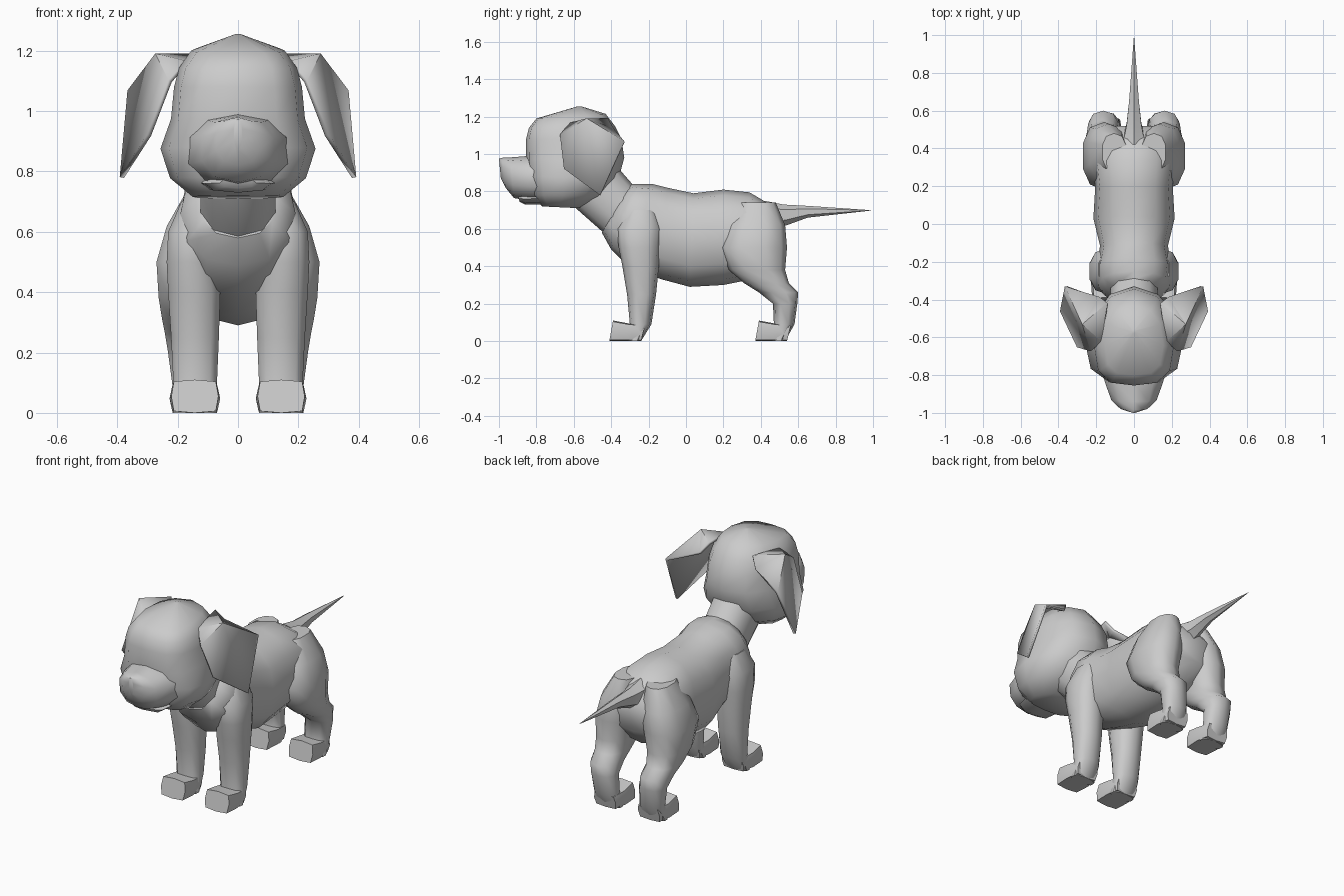
import bpy, bmesh, math
from mathutils import Vector


def finish(name, bm, angle=50):
    bmesh.ops.recalc_face_normals(bm, faces=bm.faces)
    mesh = bpy.data.meshes.new(name)
    bm.to_mesh(mesh)
    bm.free()
    ob = bpy.data.objects.new(name, mesh)
    bpy.context.collection.objects.link(ob)
    bpy.ops.object.select_all(action='DESELECT')
    ob.select_set(True)
    bpy.context.view_layer.objects.active = ob
    bpy.ops.object.shade_smooth_by_angle(angle=math.radians(angle))
    return ob


def power(v, p):
    return math.copysign(abs(v) ** (2 / p), v) if abs(v) > 1e-6 else 0.0


def loft(name, rings, n=10, p=2.3, x=0.0, bias=0.0, angle=50):
    """Each ring: (y, z) of two opposite side-view points, then half width."""
    bm = bmesh.new()
    loops = []
    for ya, za, yb, zb, w in rings:
        a, b = Vector((0, ya, za)), Vector((0, yb, zb))
        mid, half = (a + b) / 2, (a - b) / 2
        loop = []
        for i in range(n):
            t = 2 * math.pi * i / n
            c, s = power(math.cos(t), p), power(math.sin(t), p)
            co = mid + half * (c + bias * s * s) + Vector((x + w * s, 0, 0))
            loop.append(bm.verts.new(co))
        loops.append(loop)
    for l0, l1 in zip(loops, loops[1:]):
        for i in range(n):
            j = (i + 1) % n
            bm.faces.new((l0[i], l0[j], l1[j], l1[i]))
    bm.faces.new(loops[0])
    bm.faces.new(loops[-1])
    return finish(name, bm, angle)


# Torso, chest to rump
loft("body", [
    (-.29, .84, -.45, .58, .13),
    (-.25, .84, -.40, .49, .19),
    (-.18, .84, -.30, .39, .20),
    (-.10, .82, -.13, .33, .18),
    (.04, .79, .02, .29, .215),
    (.20, .81, .20, .30, .205),
    (.34, .795, .30, .32, .22),
    (.45, .73, .42, .37, .20),
    (.52, .64, .50, .47, .14)], n=12)

# Neck, running up into the head
loft("neck", [
    (-.27, .82, -.43, .57, .13),
    (-.34, .90, -.60, .72, .13),
    (-.42, 1.0, -.65, .82, .13)])

# Head: horizontal sections from jaw to crown, wide at the cheeks
loft("head", [
    (-.77, .72, -.56, .71, .15),
    (-.82, .78, -.44, .775, .225),
    (-.84, .88, -.36, .87, .257),
    (-.855, .97, -.33, .98, .222),
    (-.855, 1.08, -.345, 1.08, .212),
    (-.84, 1.14, -.38, 1.15, .195),
    (-.80, 1.19, -.43, 1.215, .155),
    (-.58, 1.255, -.56, 1.255, .01)], n=12, p=2.5, bias=.15)

# Muzzle and lower jaw
loft("muzzle", [
    (-.70, 1.0, -.70, .74, .20),
    (-.84, .99, -.84, .75, .16),
    (-.94, .982, -.92, .765, .125),
    (-.985, .98, -.965, .82, .075),
    (-1.0, .975, -.99, .87, .015)], n=10)
loft("lower_jaw", [
    (-.70, .80, -.70, .73, .14),
    (-.86, .79, -.86, .73, .11),
    (-.90, .78, -.89, .745, .06)], n=8)

# Tail
loft("tail", [
    (.42, .75, .48, .60, .065),
    (.52, .73, .54, .62, .045),
    (.65, .723, .65, .66, .03),
    (.99, .70, .99, .698, .001)], n=6, p=2)

FRONT_LEG = [  # z, y front, y back, x inner, x outer
    (.70, -.32, -.16, .08, .19), (.60, -.37, -.13, .06, .235),
    (.50, -.36, -.14, .065, .24), (.40, -.34, -.145, .055, .235),
    (.25, -.315, -.16, .06, .225), (.09, -.30, -.185, .067, .217),
    (.0, -.31, -.24, .067, .217)]
BACK_LEG = [
    (.74, .28, .48, .04, .17), (.62, .22, .53, .03, .24),
    (.50, .18, .54, .04, .275), (.38, .23, .53, .065, .267),
    (.31, .31, .55, .08, .255), (.26, .39, .60, .08, .245),
    (.20, .465, .595, .08, .235), (.09, .47, .58, .075, .22),
    (.0, .46, .53, .07, .22)]


def leg(name, sections, s):
    """Leg loft whose sections each have their own sideways centre."""
    cx = .145
    ob = loft(name, [(yf, z, yb, z, (xo - xi) / 2)
                     for z, yf, yb, xi, xo in sections], n=10, p=2.4)
    for i, v in enumerate(ob.data.vertices):
        sec = sections[i // 10]
        v.co.x += s * (sec[3] + sec[4]) / 2


for side, s in (("left", 1), ("right", -1)):
    leg(side + "_front_leg", FRONT_LEG, s)
    leg(side + "_back_leg", BACK_LEG, s)

    # Paws: blocky wedges
    for part, y in (("front", -.41), ("back", .37)):
        loft(f"{side}_{part}_paw", [
            (y + .02, .11, y, .0, .078),
            (y + .10, .095, y + .09, .0, .084),
            (y + .19, .085, y + .17, .0, .07)],
            n=8, p=6, x=s * .143, angle=35)

    # Floppy ear: a folded fan around its peak
    bm = bmesh.new()
    peak = bm.verts.new((s * .27, -.53, 1.185))
    rim = [bm.verts.new((s * x, y, z)) for x, y, z in (
        (.14, -.42, 1.185), (.17, -.62, 1.16), (.225, -.67, 1.10),
        (.295, -.65, .92), (.385, -.46, .78), (.36, -.33, 1.065),
        (.18, -.39, 1.13))]
    for a, b in zip(rim, rim[1:]):
        bm.faces.new((peak, a, b))
    bm.faces.new((peak, rim[-1], rim[0]))
    ear = finish(side + "_ear", bm, 20)
    mod = ear.modifiers.new("thickness", 'SOLIDIFY')
    mod.thickness = .015
    mod.offset = 0
